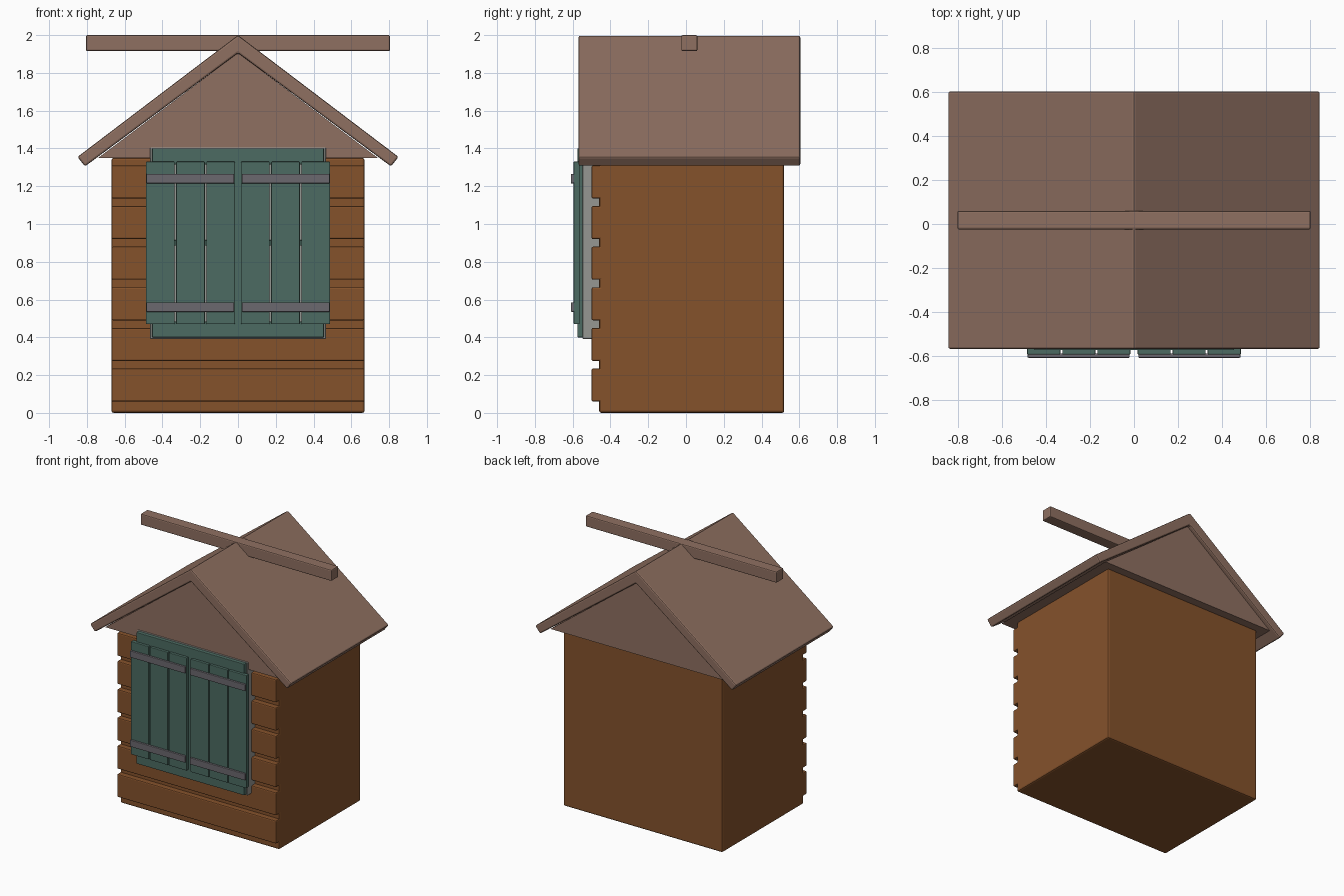
import bpy, bmesh

if "Cube" in bpy.data.objects:
    bpy.data.objects.remove(bpy.data.objects["Cube"])


def material(name, r, g, b):
    def lin(c):
        c /= 255
        return c / 12.92 if c <= 0.04045 else ((c + 0.055) / 1.055) ** 2.4
    m = bpy.data.materials.new(name)
    m.diffuse_color = (lin(r), lin(g), lin(b), 1)
    m.use_nodes = True
    m.node_tree.nodes["Principled BSDF"].inputs["Base Color"].default_value = m.diffuse_color
    return m


WOOD = material("wall_wood", 133, 82, 43)
ROOF = material("roof_wood", 143, 112, 97)
GREEN = material("painted_green", 76, 107, 98)
GLASS = material("pane_grey", 150, 151, 146)
IRON = material("iron_grey", 107, 104, 110)


def prism(name, profile, y0, y1, mat, bevel=0.006):
    """Extrude an (x, z) outline from y0 to y1 and soften its edges."""
    bm = bmesh.new()
    face = bm.faces.new([bm.verts.new((x, y0, z)) for x, z in profile])
    ext = bmesh.ops.extrude_face_region(bm, geom=[face])
    moved = [v for v in ext["geom"] if isinstance(v, bmesh.types.BMVert)]
    bmesh.ops.translate(bm, verts=moved, vec=(0, y1 - y0, 0))
    bmesh.ops.recalc_face_normals(bm, faces=bm.faces)
    mesh = bpy.data.meshes.new(name)
    bm.to_mesh(mesh)
    bm.free()
    mesh.materials.append(mat)
    ob = bpy.data.objects.new(name, mesh)
    bpy.context.collection.objects.link(ob)
    if bevel:
        mod = ob.modifiers.new("soft_edges", "BEVEL")
        mod.width = bevel
        mod.segments = 2
        mod.limit_method = "ANGLE"
    return ob


def box(name, x0, x1, y0, y1, z0, z1, mat, bevel=0.006):
    return prism(name, [(x0, z0), (x1, z0), (x1, z1), (x0, z1)], y0, y1, mat, bevel)


# Walls and the horizontal boards on the front
box("walls", -0.67, 0.67, -0.46, 0.52, 0, 1.35, WOOD, 0.012)
for i in range(6):
    z = 0.06 + 0.215 * i
    box(f"wall_board_{i + 1}", -0.67, 0.67, -0.50, -0.44, z, z + 0.175, WOOD, 0.008)

# Gable block, bent roof slab and the cross beam through the ridge
prism("gable", [(-0.74, 1.35), (0.74, 1.35), (0, 1.906)], -0.54, 0.575, ROOF, 0)
prism("roof", [(0, 2.0), (-0.85, 1.355), (-0.81, 1.305), (0, 1.905),
               (0.81, 1.305), (0.85, 1.355)], -0.57, 0.605, ROOF, 0.01)
box("cross_beam", -0.805, 0.805, -0.025, 0.06, 1.915, 2.0, ROOF, 0.008)

# Window pane and green frame
box("window_pane", -0.465, 0.465, -0.547, -0.45, 0.392, 1.405, GLASS, 0.003)
F0, F1 = -0.575, -0.54
for z0, z1, part in ((0.40, 0.485, "bottom"), (0.885, 0.915, "middle"), (1.315, 1.40, "top")):
    box(f"frame_{part}", -0.455, 0.455, F0, F1, z0, z1, GREEN, 0.004)
for x0, x1, part in ((-0.455, -0.38, "left"), (-0.035, 0.035, "center"), (0.38, 0.455, "right")):
    box(f"frame_{part}", x0, x1, F0, F1, 0.41, 1.39, GREEN, 0.004)

# Two shutters, each of three boards with two iron straps
for side, label in ((-1, "left"), (1, "right")):
    for i in range(3):
        a = side * (0.016 + 0.16 * i)
        b = side * (0.016 + 0.16 * i + 0.151)
        box(f"shutter_{label}_board_{i + 1}", min(a, b), max(a, b),
            -0.595, -0.563, 0.47, 1.33, GREEN, 0.004)
    a, b = sorted((side * 0.02, side * 0.485))
    for z, pos in ((0.535, "lower"), (1.215, "upper")):
        box(f"strap_{label}_{pos}", a, b, -0.61, -0.59, z, z + 0.05, IRON, 0.004)
